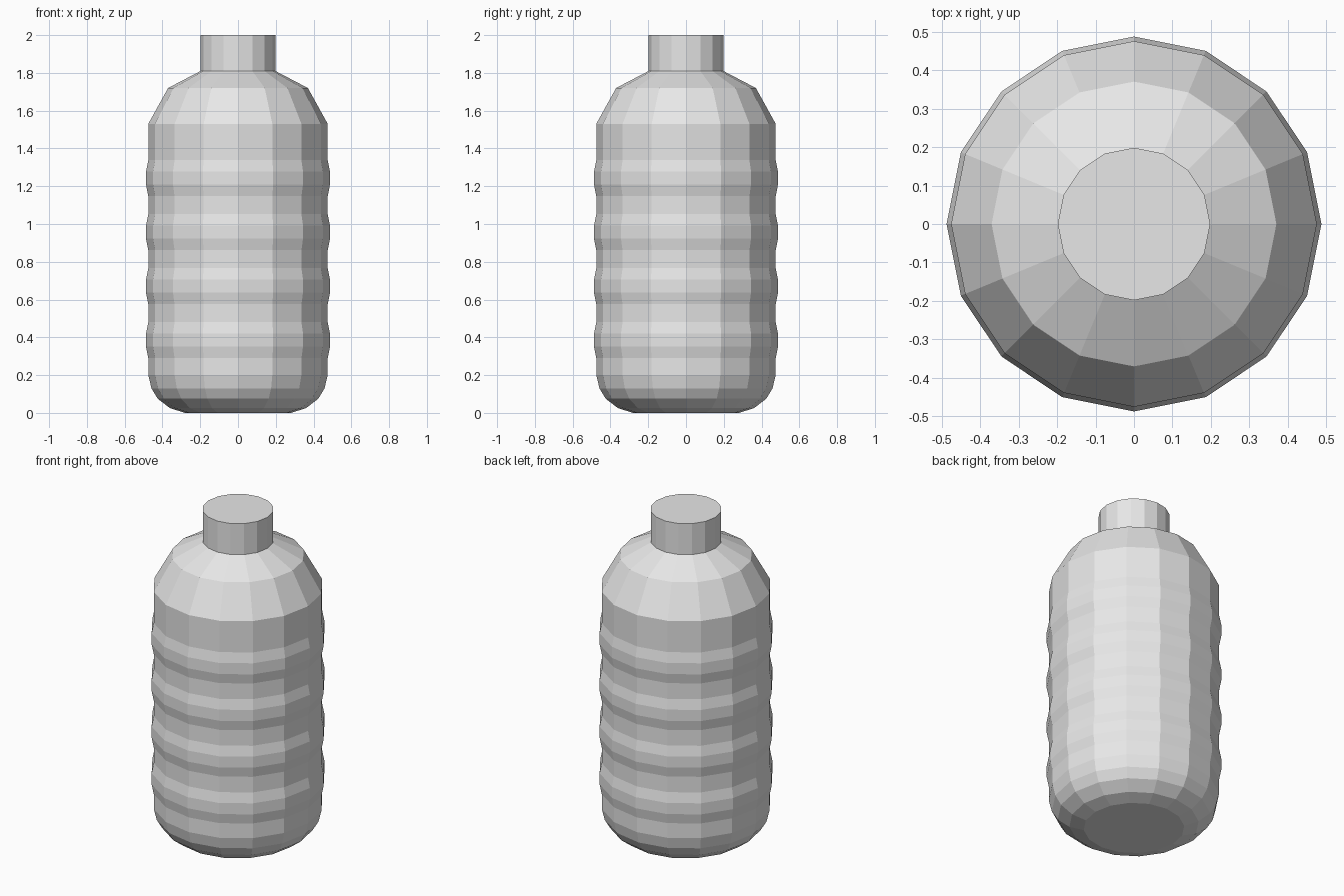
import bpy, bmesh, math

cube = bpy.data.objects.get("Cube")
if cube:
    bpy.data.objects.remove(cube, do_unlink=True)

SIDES = 16
BODY_R, RIDGE_R, NECK_R = 0.475, 0.487, 0.198

grey = bpy.data.materials.new("light grey")
grey.use_nodes = True
grey.diffuse_color = (0.8, 0.8, 0.8, 1)
grey.node_tree.nodes["Principled BSDF"].inputs["Base Color"].default_value = (0.8, 0.8, 0.8, 1)


def lathe(name, profile):
    """Turn a (radius, height) profile into a capped, flat-sided solid."""
    bm = bmesh.new()
    rings = []
    for r, z in profile:
        angles = [math.tau * i / SIDES for i in range(SIDES)]
        rings.append([bm.verts.new((r * math.cos(a), r * math.sin(a), z)) for a in angles])
    for low, high in zip(rings, rings[1:]):
        for i in range(SIDES):
            j = (i + 1) % SIDES
            bm.faces.new((low[i], low[j], high[j], high[i]))
    bm.faces.new(reversed(rings[0]))
    bm.faces.new(rings[-1])
    mesh = bpy.data.meshes.new(name)
    bm.to_mesh(mesh)
    bm.free()
    mesh.materials.append(grey)
    obj = bpy.data.objects.new(name, mesh)
    bpy.context.collection.objects.link(obj)
    return obj


# Rounded base
profile = [(0.28, 0), (0.36, 0.025), (0.425, 0.075), (0.458, 0.13), (BODY_R, 0.2)]

# Four raised grip ridges
for k in range(4):
    mid = 0.385 + 0.286 * k
    profile += [(BODY_R, mid - 0.095), (RIDGE_R, mid - 0.034),
                (RIDGE_R, mid + 0.034), (BODY_R, mid + 0.095)]

# Sloping shoulder, then the straight neck
profile += [(BODY_R, 1.53), (0.37, 1.72), (NECK_R, 1.81), (NECK_R, 2.0)]
lathe("bottle", profile)
